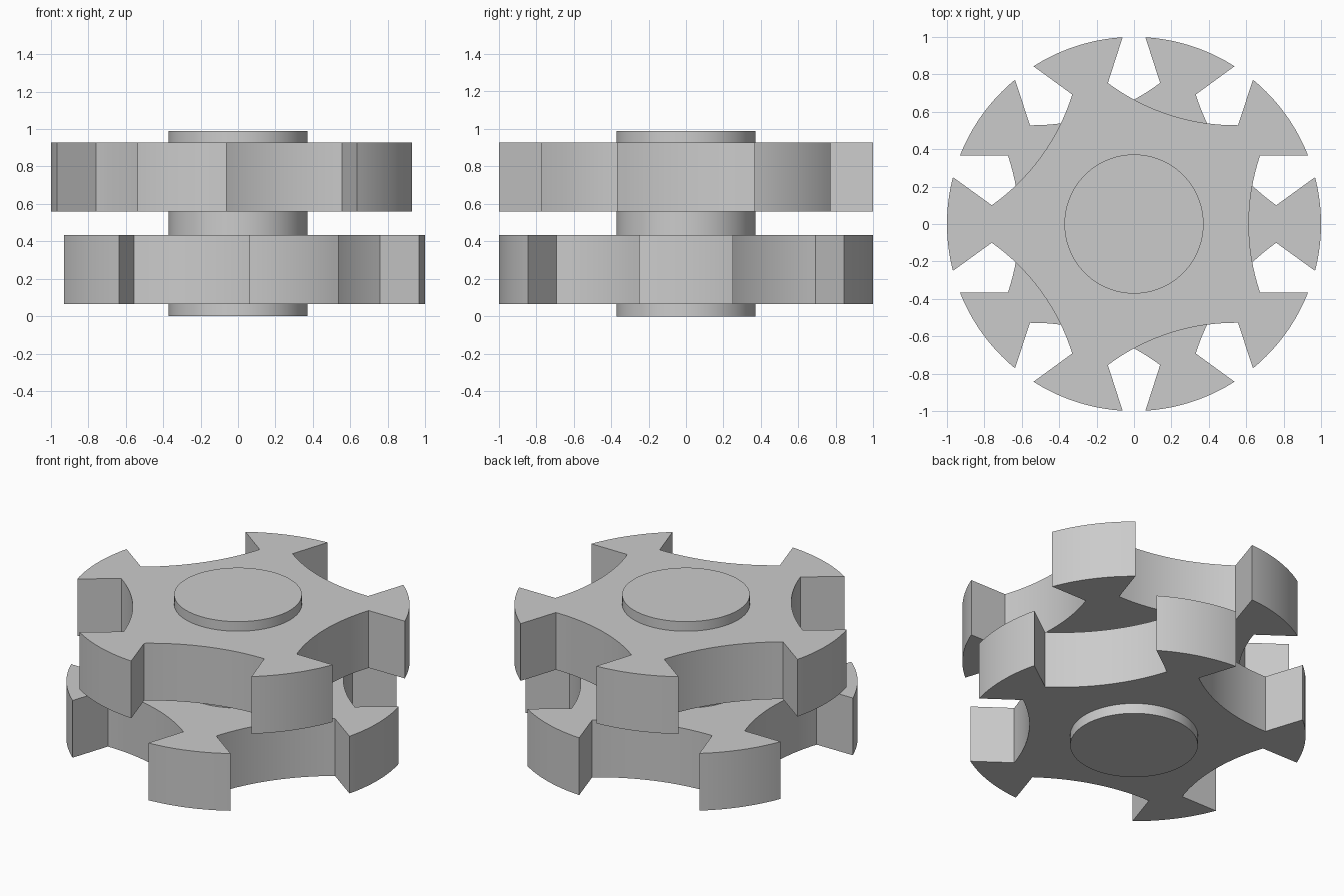
import bpy, bmesh
from math import sin, cos, pi, radians, asin
from mathutils import Vector, Matrix

if "Cube" in bpy.data.objects:
    bpy.data.objects.remove(bpy.data.objects["Cube"])

ARMS = 5
STEP = 2 * pi / ARMS
TIP_HALF = radians(14.5)      # half angle of the outer pole face
NECK = Vector((0.76, 0.10))   # inner corner of the pole
VALLEY_X, VALLEY_Y = 0.674, 0.366   # neck corner seen from the valley axis
VALLEY_MID = 0.614            # closest point of the valley to the axis


def sector_profile():
    """One pole face plus the concave valley that follows it."""
    pts = [Vector((NECK.x, -NECK.y))]
    n = 16
    for i in range(n + 1):
        a = TIP_HALF * (2 * i / n - 1)
        pts.append(Vector((cos(a), sin(a))))
    # concave valley, drawn about the x axis then turned half a step
    sag = VALLEY_X - VALLEY_MID
    r = (VALLEY_Y ** 2 + sag ** 2) / (2 * sag)
    half = asin(VALLEY_Y / r)
    turn = Matrix.Rotation(STEP / 2, 2)
    for i in range(n):
        a = half * (2 * i / n - 1)
        pts.append(turn @ Vector((VALLEY_MID + r - r * cos(a), r * sin(a))))
    return pts


def finish(bm, name, angle):
    bmesh.ops.recalc_face_normals(bm, faces=bm.faces)
    mesh = bpy.data.meshes.new(name)
    bm.to_mesh(mesh)
    bm.free()
    ob = bpy.data.objects.new(name, mesh)
    bpy.context.collection.objects.link(ob)
    bpy.ops.object.select_all(action='DESELECT')
    ob.select_set(True)
    bpy.context.view_layer.objects.active = ob
    bpy.ops.object.shade_smooth_by_angle(angle=radians(angle))
    return ob


def rotor(name, z0, z1, start):
    bm = bmesh.new()
    verts = []
    for k in range(ARMS):
        turn = Matrix.Rotation(start + k * STEP, 2)
        for p in sector_profile():
            q = turn @ p
            verts.append(bm.verts.new((q.x, q.y, z0)))
    face = bm.faces.new(verts)
    ext = bmesh.ops.extrude_face_region(bm, geom=[face], use_keep_orig=True)
    top = [v for v in ext['geom'] if isinstance(v, bmesh.types.BMVert)]
    bmesh.ops.translate(bm, verts=top, vec=(0, 0, z1 - z0))
    return finish(bm, name, 20)


# two toothed rotor stacks, the upper one turned half a pole pitch
rotor("lower_rotor", 0.066, 0.434, 0)
rotor("upper_rotor", 0.56, 0.928, STEP / 2)

# central shaft through both stacks
bm = bmesh.new()
bmesh.ops.create_cone(bm, cap_ends=True, segments=96, radius1=0.372,
                      radius2=0.372, depth=0.99,
                      matrix=Matrix.Translation((0, 0, 0.495)))
finish(bm, "shaft", 30)
